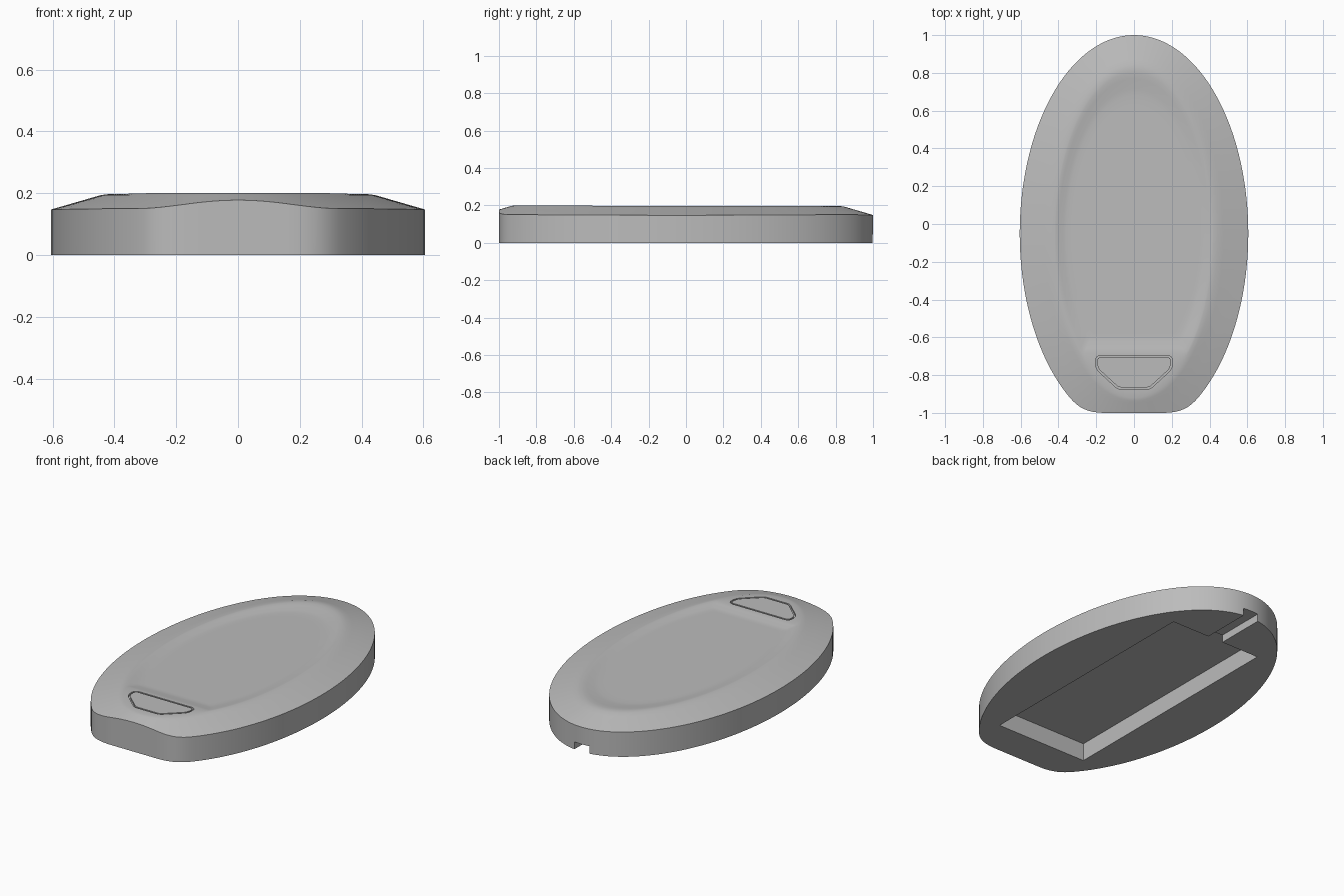
import bpy, bmesh
from math import sin, cos, pi, hypot
from mathutils import Vector

old = bpy.data.objects.get("Cube")
if old:
    bpy.data.objects.remove(old, do_unlink=True)

SEGMENTS = 160
CENTRE_Y = -0.05
TOP = 0.2
SLOPE = 0.29

grey = bpy.data.materials.new("plain grey")
grey.use_nodes = True
colour = (0.5, 0.5, 0.5, 1)
grey.diffuse_color = colour
grey.node_tree.nodes["Principled BSDF"].inputs["Base Color"].default_value = colour


def make_object(name, bm):
    bmesh.ops.recalc_face_normals(bm, faces=bm.faces)
    mesh = bpy.data.meshes.new(name)
    bm.to_mesh(mesh)
    bm.free()
    mesh.materials.append(grey)
    obj = bpy.data.objects.new(name, mesh)
    bpy.context.collection.objects.link(obj)
    return obj


def bridge(bm, a, b):
    for i in range(len(a)):
        j = (i + 1) % len(a)
        bm.faces.new((a[i], a[j], b[j], b[i]))


def loft(name, rings, closed=False):
    """Skin a stack of matching rings, capped or joined end to end."""
    bm = bmesh.new()
    loops = [[bm.verts.new(p) for p in ring] for ring in rings]
    for a, b in zip(loops, loops[1:]):
        bridge(bm, a, b)
    if closed:
        bridge(bm, loops[-1], loops[0])
    else:
        bm.faces.new(loops[0])
        bm.faces.new(loops[-1])
    return make_object(name, bm)


def oval(rx, ry):
    angles = [2 * pi * (i + 0.5) / SEGMENTS for i in range(SEGMENTS)]
    return [(rx * sin(a), CENTRE_Y + ry * cos(a)) for a in angles]


def soft_max(a, b, k):
    h = max(k - abs(a - b), 0) / k
    return max(a, b) + h * h * k / 4


def crown(y):
    """Plateau height, slightly lower behind the button pad."""
    t = min(max((y + 0.68) / 0.3, 0), 1)
    return TOP - 0.003 * t * t * (3 - 2 * t)


# Outer wall and sloping shoulder, following an oval cut flat at the front
outline = [(x, soft_max(y, -1, 0.07)) for x, y in oval(0.605, 1.05)]
plateau = oval(0.43, 0.88)


def shoulder(x, y):
    d = min(hypot(x - px, y - py) for px, py in plateau)
    return TOP - 0.002 - SLOPE * d


def between(t):
    return [(px + (ox - px) * t, py + (oy - py) * t)
            for (px, py), (ox, oy) in zip(plateau, outline)]


rings = [[(x, y, 0) for x, y in outline]]
for t in (1, 0.75, 0.5, 0.25, 0.08):
    rings.append([(x, y, shoulder(x, y)) for x, y in between(t)])
rings.append([(x, y, crown(y)) for x, y in oval(0.42, 0.87)])

# Shallow dish with a straight step in front, behind the button pad
for scale, front, drop in ((0.965, -0.68, 0), (0.93, -0.66, 0.003),
                           (0.87, -0.62, 0.010), (0.83, -0.6, 0.012),
                           (0.78, -0.58, 0.012)):
    points = [(x, max(y, front)) for x, y in oval(0.43 * scale, 0.88 * scale)]
    rings.append([(x, y, crown(y) - drop) for x, y in points])
shell = loft("shell", rings)


# Cutters for the underside
def box(name, x, y0, y1, height):
    corners = [(-x, y0), (x, y0), (x, y1), (-x, y1)]
    return loft(name, [[(px, py, z) for px, py in corners] for z in (-0.1, height)])


cutters = [box("pocket", 0.3, -0.79, 0.695, 0.106),
           box("cable_slot", 0.05, 0.6, 1.1, 0.045)]


# Groove around the rounded trapezoid button
def button_outline(inset):
    corners = [Vector(c) for c in ((-0.205, -0.695), (0.205, -0.695), (0.205, -0.765),
                                   (0.085, -0.875), (-0.085, -0.875), (-0.205, -0.765))]
    middle = Vector((0, -0.78))
    points = []
    for i, c in enumerate(corners):
        to_a = (corners[i - 1] - c).normalized()
        to_b = (corners[(i + 1) % len(corners)] - c).normalized()
        r = 0.034 if c.y > -0.8 else 0.02
        a, b = c + to_a * r, c + to_b * r
        for k in range(7):
            t = k / 6
            points.append(a * (1 - t) ** 2 + c * 2 * t * (1 - t) + b * t * t)
    moved = []
    for i, p in enumerate(points):
        along = points[(i + 1) % len(points)] - points[i - 1]
        normal = Vector((-along.y, along.x)).normalized()
        if normal.dot(middle - p) < 0:
            normal = -normal
        moved.append(p + normal * inset)
    return moved


outer, inner = button_outline(0), button_outline(0.01)
groove = [[(p.x, p.y, z) for p in line]
          for line, z in ((outer, 0.188), (outer, 0.25), (inner, 0.25), (inner, 0.188))]
cutters.append(loft("button_groove", groove, closed=True))

# Cut everything and finish the shading
bpy.ops.object.select_all(action="DESELECT")
bpy.context.view_layer.objects.active = shell
shell.select_set(True)
for cutter in cutters:
    mod = shell.modifiers.new(cutter.name, "BOOLEAN")
    mod.operation = "DIFFERENCE"
    mod.solver = "EXACT"
    mod.object = cutter
    bpy.ops.object.modifier_apply(modifier=mod.name)
    bpy.data.objects.remove(cutter, do_unlink=True)
bpy.ops.object.shade_smooth_by_angle(angle=0.5)
